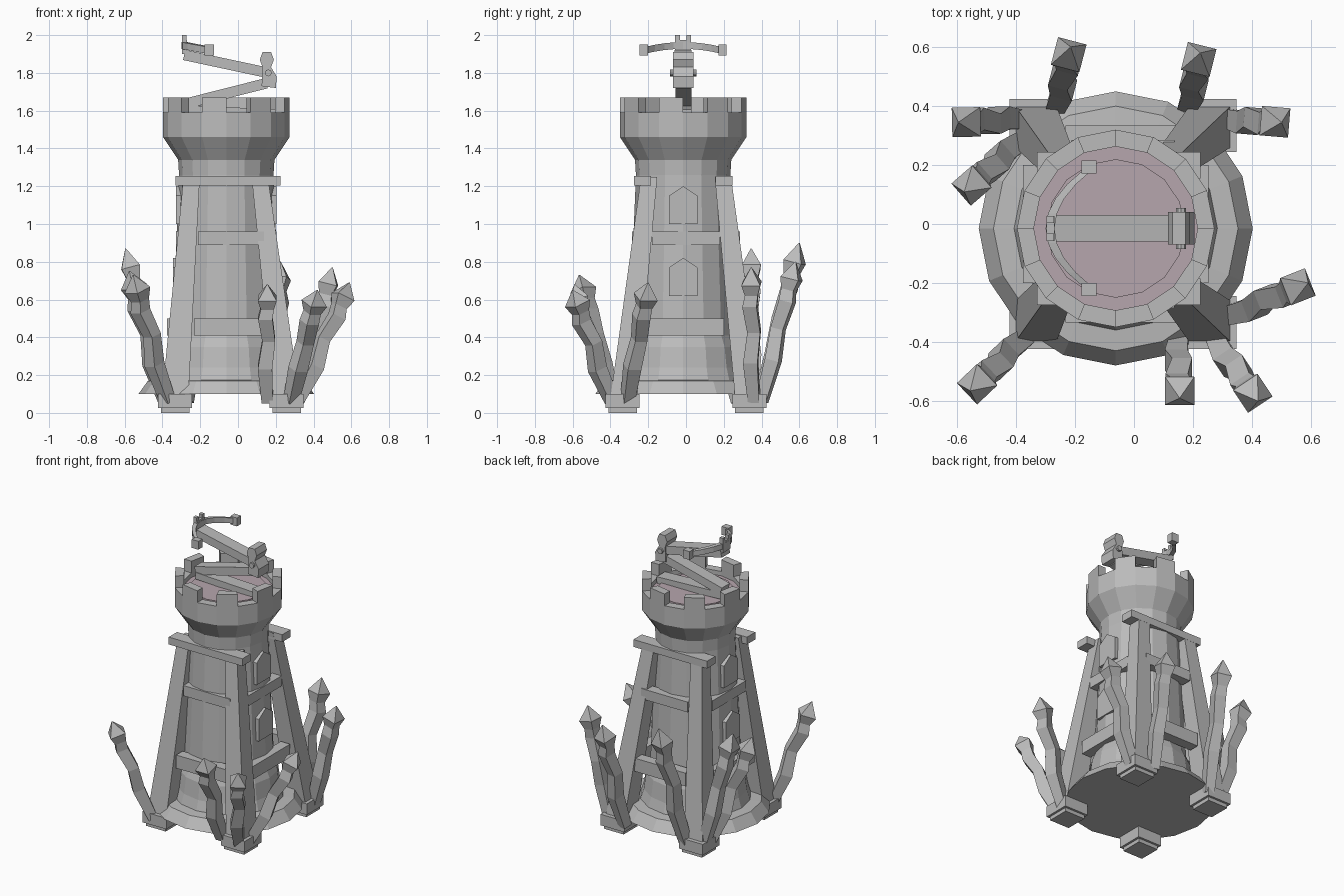
import bpy, bmesh, math
from mathutils import Vector, Matrix

if "Cube" in bpy.data.objects:
    bpy.data.objects.remove(bpy.data.objects["Cube"], do_unlink=True)


def material(name, rgb):
    m = bpy.data.materials.new(name)
    m.use_nodes = True
    m.diffuse_color = (*rgb, 1)
    m.node_tree.nodes["Principled BSDF"].inputs["Base Color"].default_value = (*rgb, 1)
    return m


GREY = material("stone_grey", (0.5, 0.5, 0.5))
PINK = material("dusty_pink", (0.47, 0.38, 0.42))
CX, CY, SIDES = -0.062, -0.015, 16


def make(name, bm, mat=GREY):
    bmesh.ops.recalc_face_normals(bm, faces=bm.faces)
    me = bpy.data.meshes.new(name)
    bm.to_mesh(me)
    bm.free()
    me.materials.append(mat)
    ob = bpy.data.objects.new(name, me)
    bpy.context.collection.objects.link(ob)
    return ob


def loft(name, rings, mat=GREY):
    """Skin a list of equal-length closed rings and cap both ends."""
    bm = bmesh.new()
    vs = [[bm.verts.new(p) for p in ring] for ring in rings]
    n = len(vs[0])
    for a, b in zip(vs, vs[1:]):
        for i in range(n):
            j = (i + 1) % n
            bm.faces.new((a[i], a[j], b[j], b[i]))
    bm.faces.new(vs[0])
    bm.faces.new(vs[-1])
    return make(name, bm, mat)


def lathe(name, profile, mat=GREY):
    step = math.tau / SIDES
    return loft(name, [[(CX + r * math.cos(i * step), CY + r * math.sin(i * step), z)
                        for i in range(SIDES)] for r, z in profile], mat)


def box(name, x, y, z):
    """Box from its (min, max) range on each axis."""
    ring = lambda h: [(x[0], y[0], h), (x[1], y[0], h), (x[1], y[1], h), (x[0], y[1], h)]
    return loft(name, [ring(z[0]), ring(z[1])])


def square(c, h):
    return [(c[0] + sx * h, c[1] + sy * h, c[2]) for sx, sy in ((-1, -1), (1, -1), (1, 1), (-1, 1))]


def prism(name, outline, y0, y1):
    """Extrude an (x, z) outline along y."""
    return loft(name, [[(x, y, z) for x, z in outline] for y in (y0, y1)])


def beam(name, a, b, thick, y0, y1):
    """Sloped beam whose centre line runs between two (x, z) points."""
    a, b = Vector(a), Vector(b)
    n = (b - a).orthogonal().normalized() * thick / 2
    return prism(name, [a - n, b - n, b + n, a + n], y0, y1)


# Tower shaft, flared base and crown
lathe("tower_base", [(0.465, 0.1), (0.415, 0.17), (0.345, 0.175), (0.325, 0.24)])
lathe("tower_shaft", [(0.325, 0.24), (0.31, 0.35), (0.285, 0.41), (0.25, 1.26), (0.255, 1.34)])
lathe("tower_crown", [(0.255, 1.34), (0.335, 1.46), (0.335, 1.59), (0.278, 1.59), (0.278, 1.55)])
lathe("roof_floor", [(0.28, 1.55), (0.28, 1.56), (0.235, 1.56), (0.235, 1.575)], PINK)

# Merlons on every second side of the crown
for k in range(8):
    ends = [math.tau * (k / 8 - 1 / 16), math.tau * k / 8]
    plan = [(r, t) for r, ts in ((0.278, ends), (0.335, ends[::-1])) for t in ts]
    loft("merlon", [[(CX + r * math.cos(t), CY + r * math.sin(t), z) for r, t in plan]
                    for z in (1.59, 1.67)])

# Legs and stepped feet
FOOT_X, TOP_X = {-1: -0.333, 1: 0.258}, {-1: -0.245, 1: 0.115}
for sx in (-1, 1):
    for sy in (-1, 1):
        fx, fy = FOOT_X[sx], 0.335 * sy
        loft("leg", [square((fx, fy - 0.005 * sy, 0.08), 0.07),
                     square((TOP_X[sx], 0.195 * sy, 1.25), 0.043)])
        loft("foot", [square((fx, fy, z), 0.09) for z in (0.025, 0.1)])
        loft("foot_pad", [square((fx, fy, z), 0.075) for z in (0, 0.025)])

# Cross bars between the legs
for sy in (-1, 1):
    y = 0.215 * sy - 0.015
    box("top_bar", (-0.33, 0.225), (y - 0.045, y + 0.045), (1.205, 1.255))
for z0, z1, out, half in ((0.89, 0.96, 0.25, 0.18), (0.41, 0.5, 0.3, 0.2)):
    for s in (-1, 1):
        y = out * s
        box("front_back_bar", (CX - half + 0.03, CX + half + 0.02), (y - 0.035, y + 0.035), (z0, z1))
        x = CX + (out - 0.02) * s
        box("side_bar", (x - 0.035, x + 0.035), (-half, half), (z0, z1))

# Pointed shutters on both sides of the shaft
for s in (-1, 1):
    for z, r in ((1.0, 0.267), (0.62, 0.283)):
        shape = [(-0.075, 0), (0.075, 0), (0.075, 0.15), (0, 0.2), (-0.075, 0.15)]
        loft("window_shutter", [[(CX + s * d, CY + y, z + h) for y, h in shape]
                                for d in (r - 0.05, r)])


# Crooked sharpened stakes leaning out from the feet
def stake(base, tip):
    a, b = Vector((*base, 0.06)), Vector(tip)
    axis = (b - a).normalized()
    side = axis.cross(Vector((0, 0, 1))).normalized()
    up = side.cross(axis)
    rings = []
    for t, h, bend in ((0, 0.03, 0), (0.3, 0.038, 0.012), (0.52, 0.034, -0.008),
                       (0.72, 0.038, 0.01), (0.8, 0.034, 0), (0.88, 0.05, 0), (1, 0.002, 0)):
        c = a.lerp(b, t) + side * bend - up * bend
        rings.append([c + side * h * u + up * h * v for u, v in ((-1, -1), (1, -1), (1, 1), (-1, 1))])
    loft("stake", rings)


for base, tip in (((-0.27, 0.39), (-0.215, 0.6, 0.9)), ((-0.38, 0.35), (-0.595, 0.345, 0.87)),
                  ((-0.38, 0.28), (-0.575, 0.11, 0.75)), ((0.18, 0.4), (0.225, 0.58, 0.8)),
                  ((0.32, 0.36), (0.5, 0.345, 0.77)), ((0.31, -0.31), (0.59, -0.2, 0.69)),
                  ((0.155, -0.39), (0.155, -0.59, 0.68)), ((0.28, -0.39), (0.42, -0.6, 0.65)),
                  ((-0.37, -0.39), (-0.555, -0.565, 0.73))):
    stake(base, tip)

# Folding arm of the roof crossbow
beam("arm_base", (-0.28, 1.605), (0.2, 1.585), 0.045, -0.06, 0.03)
beam("arm_lower", (-0.285, 1.635), (0.15, 1.745), 0.055, -0.055, 0.03)
beam("arm_upper", (-0.285, 1.895), (0.16, 1.8), 0.055, -0.06, 0.03)
prism("arm_joint", [(0.125, 1.73), (0.2, 1.72), (0.205, 1.78), (0.175, 1.83), (0.19, 1.87),
                    (0.175, 1.91), (0.13, 1.91), (0.115, 1.87), (0.13, 1.83)], -0.07, 0.04)
bm = bmesh.new()
bmesh.ops.create_cone(bm, cap_ends=True, segments=10, radius1=0.018, radius2=0.018, depth=0.14,
                      matrix=Matrix.Translation((0.16, CY, 1.8)) @ Matrix.Rotation(math.pi / 2, 4, "X"))
make("joint_pin", bm)

# Bow limbs, end blocks and the notched sight
limb = []
for i in range(-4, 5):
    t = i / 4
    x, y, z = -0.285 + 0.13 * t * t, CY + 0.2 * t, 1.945 - 0.025 * t * t
    limb.append([(x + dx, y, z + dz) for dx, dz in ((-0.015, -0.018), (0.015, -0.018), (0.015, 0.018), (-0.015, 0.018))])
loft("bow_limbs", limb)
for s in (-1, 1):
    y = CY + 0.208 * s
    box("bow_end_block", (-0.178, -0.128), (y - 0.022, y + 0.022), (1.893, 1.95))
    y = CY + 0.03 * s
    box("sight_prong", (-0.297, -0.272), (y - 0.012, y + 0.012), (1.94, 2.0))
box("sight_block", (-0.297, -0.27), (CY - 0.042, CY + 0.042), (1.9, 1.975))
